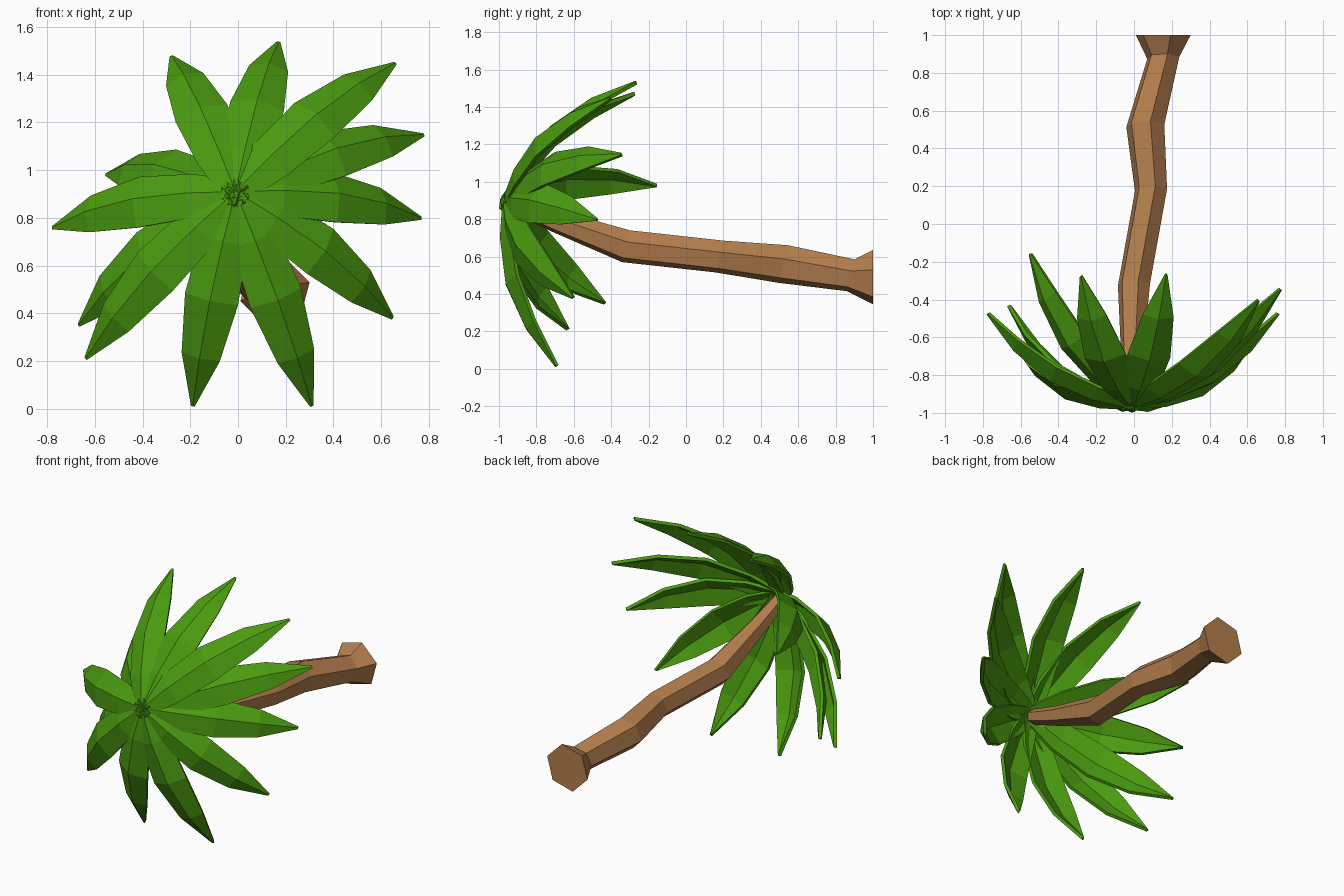
import bpy, bmesh, math
from mathutils import Vector

if "Cube" in bpy.data.objects:
    bpy.data.objects.remove(bpy.data.objects["Cube"])


def material(name, rgb):
    m = bpy.data.materials.new(name)
    m.diffuse_color = (*rgb, 1)
    m.use_nodes = True
    m.node_tree.nodes["Principled BSDF"].inputs["Base Color"].default_value = m.diffuse_color
    return m


def make_object(name, bm, mat):
    bmesh.ops.recalc_face_normals(bm, faces=bm.faces) if name == "trunk" else None
    me = bpy.data.meshes.new(name)
    bm.to_mesh(me)
    bm.free()
    me.materials.append(mat)
    ob = bpy.data.objects.new(name, me)
    bpy.context.collection.objects.link(ob)
    return ob


bark = material("bark brown", (0.46, 0.21, 0.075))
green = material("leaf green", (0.07, 0.33, 0.005))

# Trunk: six-sided rings along a bent path (x, y, z, radius)
path = [(0.155, 1.0, 0.49, 0.15), (0.155, 0.88, 0.50, 0.088), (0.06, 0.52, 0.56, 0.104),
        (0.09, 0.18, 0.60, 0.088), (0.0, -0.32, 0.655, 0.088), (-0.01, -0.70, 0.79, 0.06),
        (-0.02, -0.95, 0.895, 0.045)]
bm = bmesh.new()
rings = []
for x, y, z, r in path:
    ring = []
    for k in range(6):
        a = math.radians(15 + 60 * k)
        lean = 0.0 if y > 0.9 else 0.25
        ring.append(bm.verts.new((x + r * math.cos(a), y + lean * r * math.sin(a),
                                  z + r * math.sin(a))))
    rings.append(ring)
for a, b in zip(rings, rings[1:]):
    for k in range(6):
        n = (k + 1) % 6
        bm.faces.new((a[k], a[n], b[n], b[k]))
bm.faces.new(rings[0])
bm.faces.new(rings[-1])
make_object("trunk", bm, bark)

# Leaves: folded, arched blades from the crown to each tip
crown = Vector((-0.01, -0.955, 0.90))
axis = Vector((-0.03, -0.93, 0.37)).normalized()
tips = [(-0.28, -0.28, 1.48), (0.17, -0.27, 1.54), (0.66, -0.41, 1.45), (0.78, -0.35, 1.15),
        (0.77, -0.48, 0.80), (0.65, -0.61, 0.38), (0.31, -0.70, 0.01), (-0.19, -0.70, 0.01),
        (-0.64, -0.64, 0.21), (-0.67, -0.44, 0.35), (-0.78, -0.48, 0.76), (-0.555, -0.16, 0.985)]
# along the leaf: position, half width, arch height
profile = [(-0.04, 0.05, 0.015), (0.2, 0.10, 0.095), (0.47, 0.115, 0.135),
           (0.75, 0.083, 0.095), (1.0, 0.008, 0.0)]
for i, tip in enumerate(tips):
    chord = Vector(tip) - crown
    d = chord.normalized()
    up = (axis - d * axis.dot(d)).normalized()
    side = up.cross(d)
    bm = bmesh.new()
    rows = []
    for t, w, h in profile:
        mid = crown + chord * t + up * h
        drop = up * (w * 0.38)
        rows.append([bm.verts.new(p) for p in (mid - side * w - drop, mid, mid + side * w - drop)])
    for a, b in zip(rows, rows[1:]):
        for k in range(2):
            f = bm.faces.new((a[k], b[k], b[k + 1], a[k + 1]))
            f.normal_update()
            if f.normal.dot(up) < 0:
                f.normal_flip()
    leaf = make_object(f"leaf_{i + 1}", bm, green)
    mod = leaf.modifiers.new("thickness", 'SOLIDIFY')
    mod.thickness = 0.02
    mod.offset = -1
